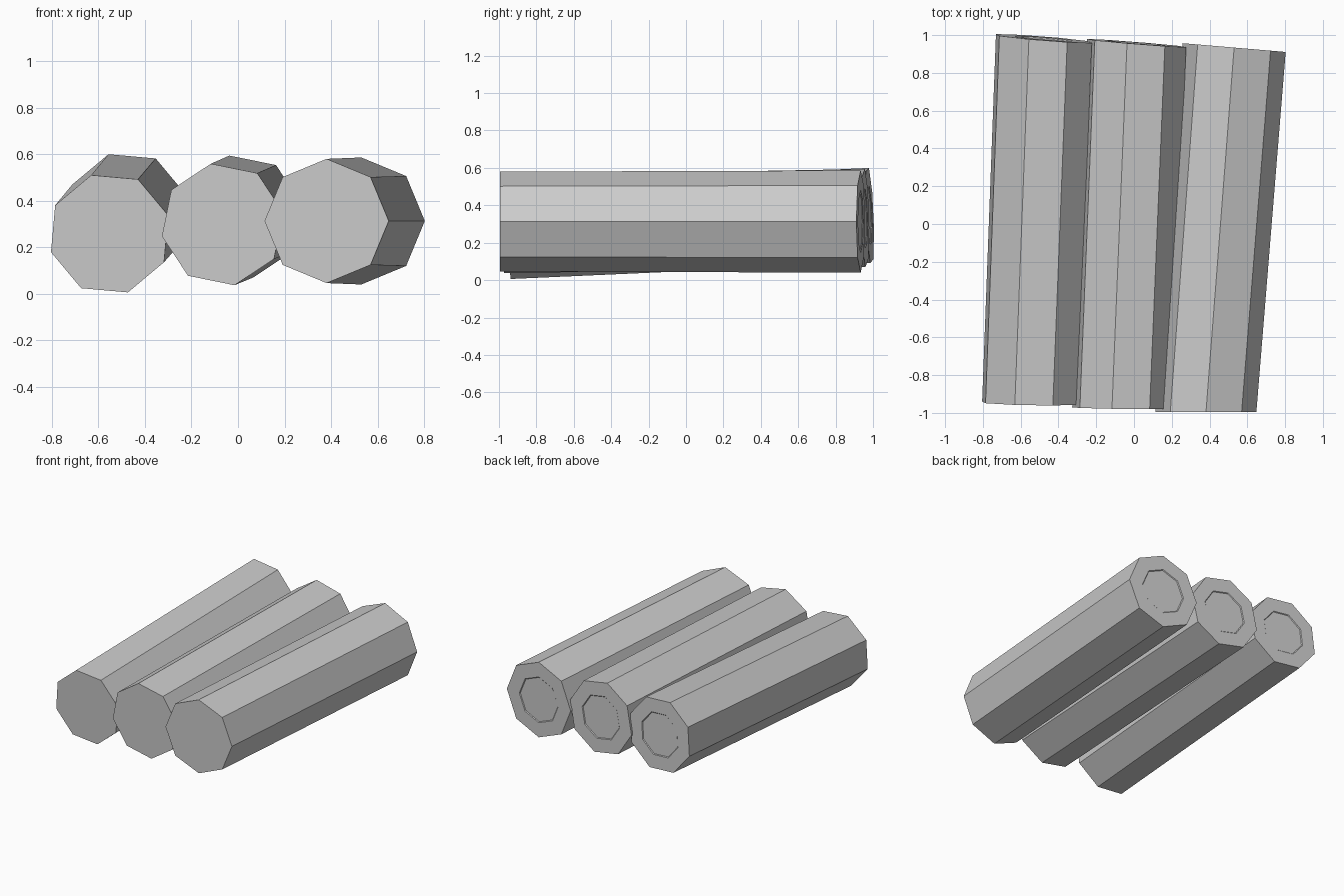
import bpy, bmesh
from math import cos, sin, pi, radians

if "Cube" in bpy.data.objects:
    bpy.data.objects.remove(bpy.data.objects["Cube"])

SIDES = 8


def ring(bm, centre, radius, turn, slope, push=0.0):
    """Octagon of vertices on a slightly tilted end plane."""
    cx, cy, cz = centre
    verts = []
    for i in range(SIDES):
        a = turn + i * 2 * pi / SIDES
        dx, dz = radius * cos(a), radius * sin(a)
        verts.append(bm.verts.new(
            (cx + dx, cy + slope[0] * dx + slope[1] * dz + push, cz + dz)))
    return verts


def bridge(bm, a, b):
    for i in range(SIDES):
        j = (i + 1) % SIDES
        bm.faces.new((a[i], a[j], b[j], b[i]))


def log(name, front, back, r_front, r_back, turn, front_slope, back_slope):
    bm = bmesh.new()
    turn = radians(turn)
    f = ring(bm, front, r_front, turn, front_slope)
    b = ring(bm, back, r_back, turn, back_slope)
    # shallow recessed ring on the rear cut
    rim = ring(bm, back, r_back * 0.61, turn, back_slope)
    dish = ring(bm, back, r_back * 0.59, turn, back_slope, -0.005)
    bm.faces.new(f)
    for a, c in ((f, b), (b, rim), (rim, dish)):
        bridge(bm, a, c)
    bm.faces.new(dish)
    bmesh.ops.recalc_face_normals(bm, faces=bm.faces)
    mesh = bpy.data.meshes.new(name)
    bm.to_mesh(mesh)
    bm.free()
    obj = bpy.data.objects.new(name, mesh)
    bpy.context.collection.objects.link(obj)


# Three logs lying side by side, each slightly skewed
log("left_log", (-0.552, -0.948, 0.258), (-0.477, 0.982, 0.346),
    0.264, 0.266, 17.4, (-0.02, -0.045), (-0.08, -0.04))
log("middle_log", (-0.066, -0.975, 0.298), (0.014, 0.958, 0.332),
    0.266, 0.267, 11, (-0.015, -0.015), (-0.08, -0.02))
log("right_log", (0.381, -0.995, 0.313), (0.53, 0.934, 0.313),
    0.267, 0.273, 0, (0.0, 0.0), (-0.085, 0.0))
